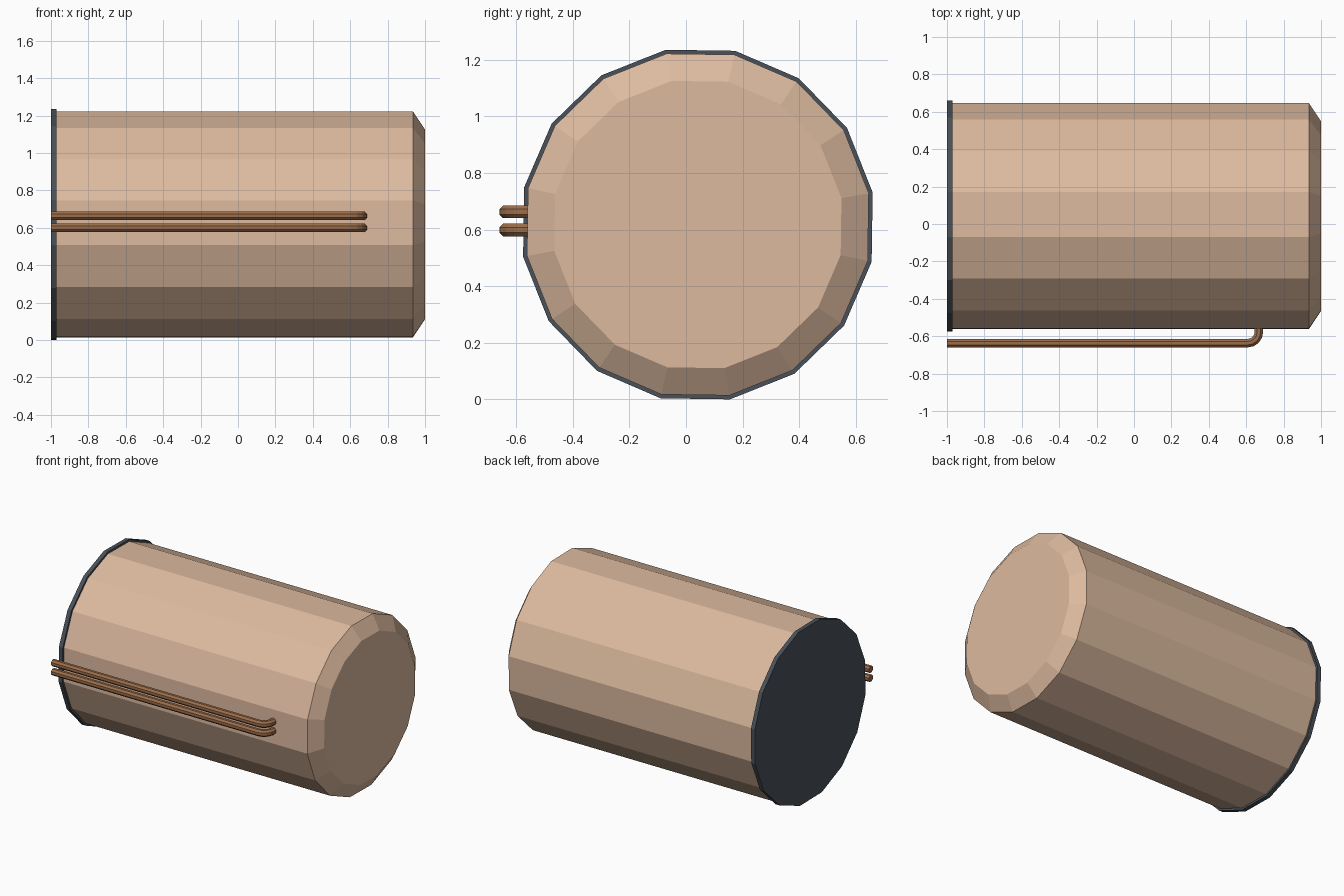
import bpy, bmesh, math
from mathutils import Vector

if "Cube" in bpy.data.objects:
    bpy.data.objects.remove(bpy.data.objects["Cube"])

CY, CZ = 0.042, 0.618   # drum axis
SIDES = 16
TURN = math.radians(10.4)


def material(name, rgb):
    m = bpy.data.materials.new(name)
    m.diffuse_color = (*rgb, 1)
    m.use_nodes = True
    m.node_tree.nodes["Principled BSDF"].inputs["Base Color"].default_value = m.diffuse_color
    return m


def loft(name, rings, mat):
    """Join rings of points into a capped, flat-shaded skin."""
    bm = bmesh.new()
    loops = [[bm.verts.new(p) for p in ring] for ring in rings]
    n = len(loops[0])
    for a, b in zip(loops, loops[1:]):
        for i in range(n):
            j = (i + 1) % n
            bm.faces.new((a[i], a[j], b[j], b[i]))
    bm.faces.new(loops[0])
    bm.faces.new(loops[-1])
    bmesh.ops.recalc_face_normals(bm, faces=bm.faces)
    me = bpy.data.meshes.new(name)
    bm.to_mesh(me)
    bm.free()
    me.materials.append(mat)
    ob = bpy.data.objects.new(name, me)
    bpy.context.collection.objects.link(ob)
    return ob


def drum_ring(x, r):
    angles = [TURN + math.tau * i / SIDES for i in range(SIDES)]
    return [(x, CY + r * math.cos(a), CZ + r * math.sin(a)) for a in angles]


def tube_rings(path, r, sides=8):
    """Rings around a path lying in a horizontal plane."""
    rings = []
    for i, p in enumerate(path):
        t = (path[min(i + 1, len(path) - 1)] - path[max(i - 1, 0)]).normalized()
        side, up = Vector((-t.y, t.x, 0)), Vector((0, 0, 1))
        angles = [math.tau * (k + 0.5) / sides for k in range(sides)]
        rings.append([p + r * (math.cos(a) * side + math.sin(a) * up) for a in angles])
    return rings


tan = material("tan", (0.72, 0.49, 0.345))
slate = material("dark slate", (0.068, 0.082, 0.10))
copper = material("copper brown", (0.33, 0.155, 0.07))

# drum body with chamfered end
loft("drum_body", [drum_ring(-0.975, 0.614), drum_ring(0.935, 0.614), drum_ring(1.0, 0.516)], tan)

# thin back plate
loft("back_plate", [drum_ring(-1.0, 0.628), drum_ring(-0.97, 0.628)], slate)

# two pipes running along the front, bending into the drum
R, BEND, PY, PX = 0.0245, 0.06, -0.637, 0.668
for name, z in (("lower_pipe", 0.599), ("upper_pipe", 0.663)):
    path = [Vector((-1.0, PY, z))]
    for k in range(5):
        a = math.radians(-90 + 22.5 * k)
        path.append(Vector((PX - BEND + BEND * math.cos(a), PY + BEND + BEND * math.sin(a), z)))
    path.append(Vector((PX, -0.53, z)))
    loft(name, tube_rings(path, R), copper)
